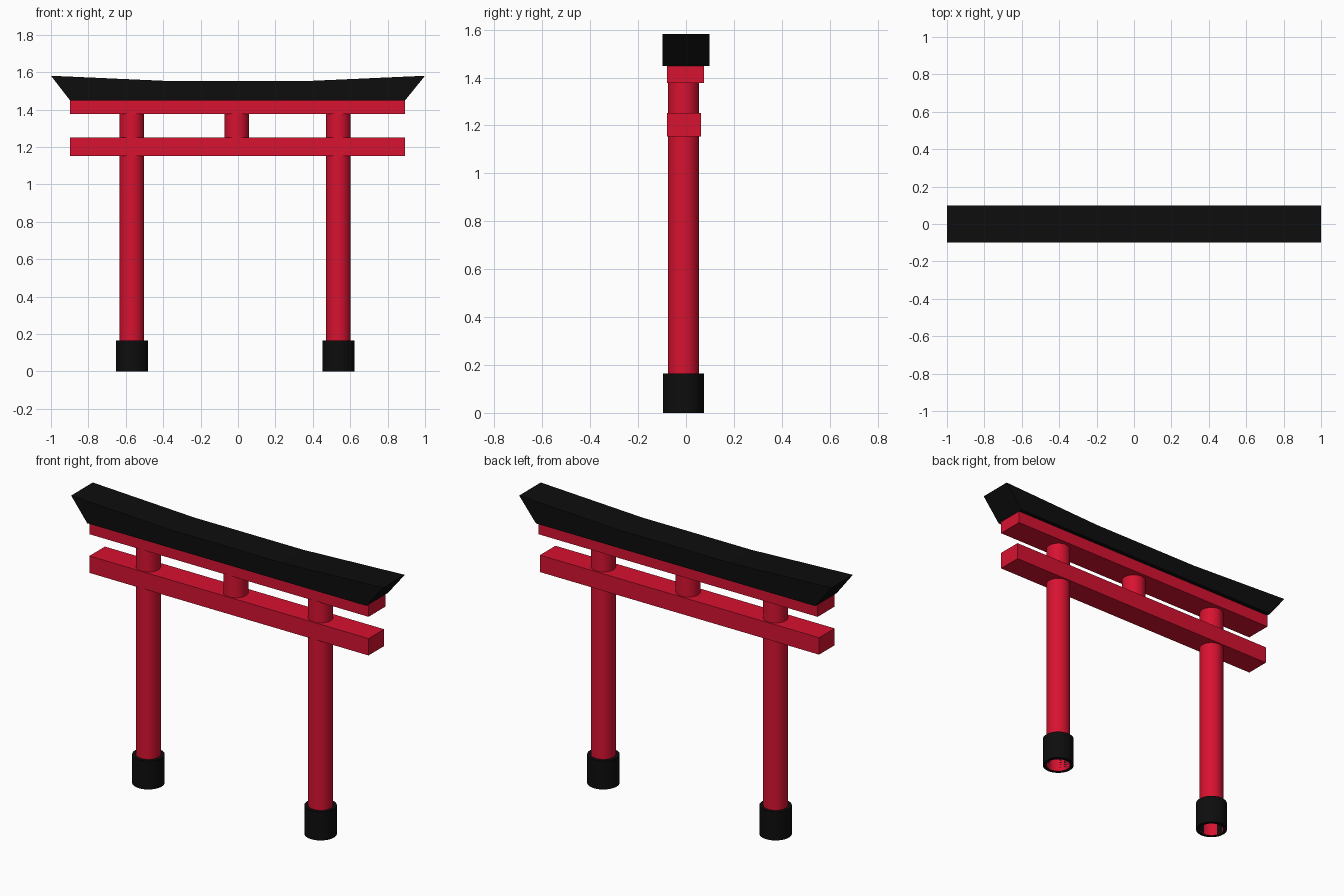
import bpy, bmesh, math

if "Cube" in bpy.data.objects:
    bpy.data.objects.remove(bpy.data.objects["Cube"])

def material(name, rgb):
    m = bpy.data.materials.new(name)
    m.diffuse_color = (*rgb, 1)
    m.use_nodes = True
    m.node_tree.nodes["Principled BSDF"].inputs["Base Color"].default_value = m.diffuse_color
    return m

RED = material("vermilion red", (0.68, 0.006, 0.03))
BLACK = material("lacquer black", (0.004, 0.004, 0.004))

def make_object(name, bm, mat, smooth=False):
    bmesh.ops.recalc_face_normals(bm, faces=bm.faces)
    me = bpy.data.meshes.new(name)
    bm.to_mesh(me)
    bm.free()
    me.materials.append(mat)
    ob = bpy.data.objects.new(name, me)
    bpy.context.collection.objects.link(ob)
    if smooth:
        bpy.ops.object.select_all(action='DESELECT')
        ob.select_set(True)
        bpy.context.view_layer.objects.active = ob
        bpy.ops.object.shade_smooth_by_angle(angle=math.radians(35))
    return ob

def prism(name, profile, y0, y1, mat):
    """Extrude an (x, z) outline from y0 to y1."""
    bm = bmesh.new()
    face = bm.faces.new([bm.verts.new((x, y0, z)) for x, z in profile])
    ext = bmesh.ops.extrude_face_region(bm, geom=[face])
    verts = [v for v in ext["geom"] if isinstance(v, bmesh.types.BMVert)]
    bmesh.ops.translate(bm, vec=(0, y1 - y0, 0), verts=verts)
    return make_object(name, bm, mat)

def lathe(name, profile, x, y, mat, closed=False, n=32):
    """Revolve an (r, z) outline about the vertical axis at (x, y)."""
    bm = bmesh.new()
    rings = [[bm.verts.new((x + r * math.cos(math.tau * i / n),
                            y + r * math.sin(math.tau * i / n), z))
              for i in range(n)] for r, z in profile]
    pairs = list(zip(rings, rings[1:]))
    if closed:
        pairs.append((rings[-1], rings[0]))
    for a, b in pairs:
        for i in range(n):
            j = (i + 1) % n
            bm.faces.new((a[i], a[j], b[j], b[i]))
    return make_object(name, bm, mat, smooth=True)

POST_Y, POST_R, BASE_R = -0.0105, 0.0655, 0.0855
LEFT, RIGHT = -0.897, 0.892          # beam ends
ROOF_Z = 1.448                       # underside of the roof

# Hollow pillars with black collars at the foot
for side, x in (("left", -0.567), ("right", 0.537)):
    lathe(side + "_pillar", [(POST_R, 0), (POST_R, 1.38)], x, POST_Y, RED)
    lathe(side + "_pillar_base",
          [(POST_R, 0), (BASE_R, 0), (BASE_R, 0.165), (POST_R, 0.165)],
          x, POST_Y, BLACK, closed=True)

# Short strut between the two beams
lathe("centre_strut", [(POST_R, 1.25), (POST_R, 1.38)], -0.0065, POST_Y, RED)

# Lower tie beam and upper beam
for name, y0, y1, z0, z1 in (("tie_beam", -0.079, 0.063, 1.153, 1.251),
                             ("upper_beam", -0.079, 0.076, 1.377, ROOF_Z)):
    prism(name, [(LEFT, z0), (RIGHT, z0), (RIGHT, z1), (LEFT, z1)], y0, y1, RED)

# Roof lintel with flared, upswept ends
prism("roof_lintel",
      [(LEFT, ROOF_Z), (RIGHT, ROOF_Z), (1, 1.581), (0.35, 1.552),
       (-0.35, 1.552), (-1, 1.581)], -0.099, 0.099, BLACK)
